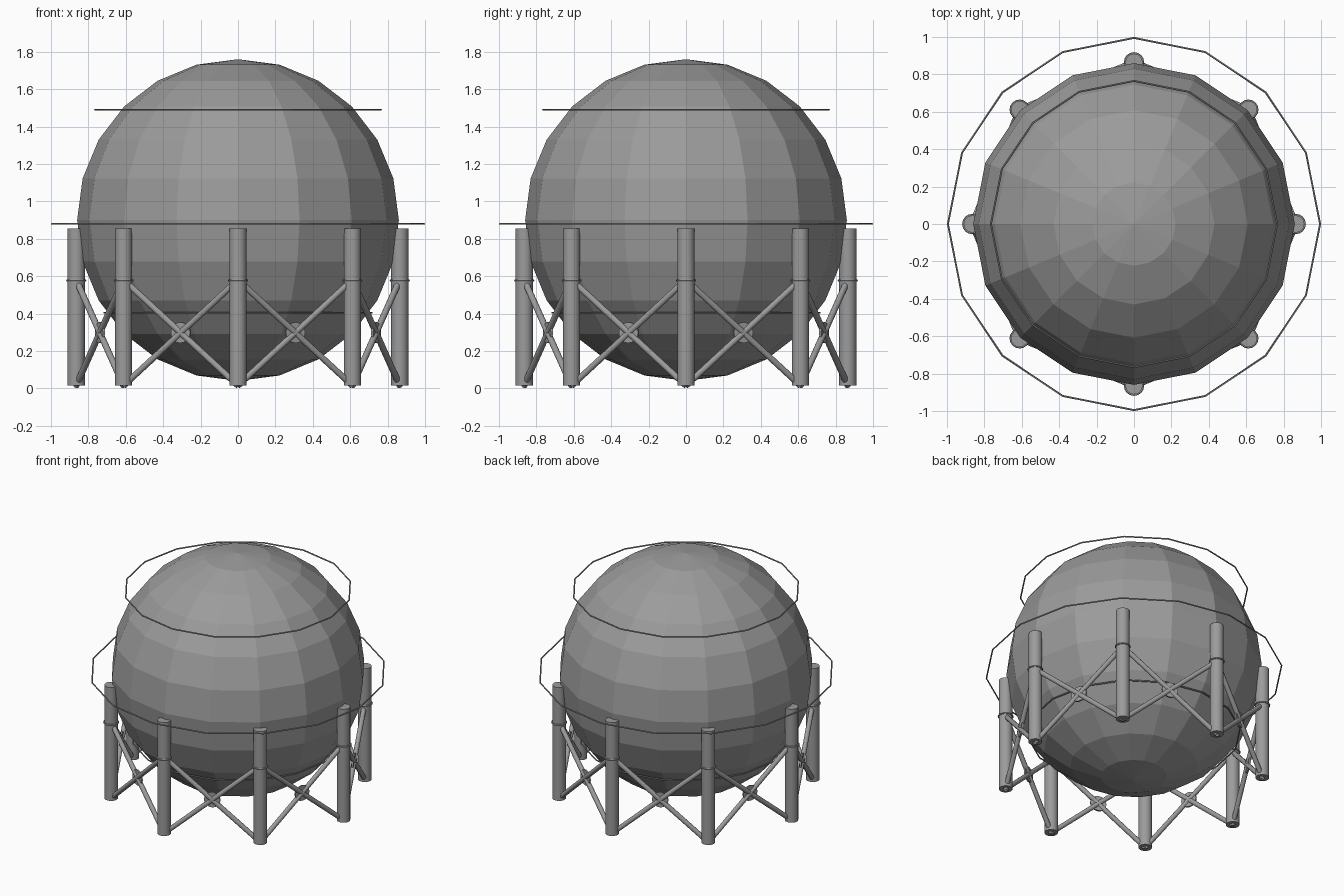
import bpy
import math
from mathutils import Vector

cube = bpy.data.objects.get("Cube")
if cube:
    bpy.data.objects.remove(cube, do_unlink=True)

steel = bpy.data.materials.new("grey steel")
steel.use_nodes = True
GREY = (0.33, 0.33, 0.33, 1)
steel.diffuse_color = GREY
steel.node_tree.nodes["Principled BSDF"].inputs["Base Color"].default_value = GREY

LEGS = 8
LEG_RADIUS = 0.865
TANK_Z = 0.9


def finish(name, smooth=False):
    obj = bpy.context.object
    obj.name = name
    obj.data.materials.append(steel)
    if smooth:
        bpy.ops.object.shade_smooth_by_angle(angle=math.radians(40))
    return obj


def rod(name, start, end, radius, sides=12):
    """Cylinder between two points."""
    start, end = Vector(start), Vector(end)
    axis = end - start
    bpy.ops.mesh.primitive_cylinder_add(
        vertices=sides, radius=radius, depth=axis.length,
        location=(start + end) / 2,
        rotation=axis.to_track_quat('Z', 'Y').to_euler())
    return finish(name, True)


def ring(name, radius, z, tube, segments=16, x=0, y=0):
    bpy.ops.mesh.primitive_torus_add(
        major_radius=radius - tube, minor_radius=tube, major_segments=segments,
        minor_segments=6, location=(x, y, z))
    return finish(name)


def around(index, z, radius=LEG_RADIUS):
    """Point on the leg circle; index counts legs."""
    angle = index * math.tau / LEGS
    return Vector((radius * math.cos(angle), radius * math.sin(angle), z))


# Faceted spherical tank
bpy.ops.mesh.primitive_uv_sphere_add(
    segments=16, ring_count=12, radius=0.86, location=(0, 0, TANK_Z))
finish("tank")

# Thin hoops around the tank
ring("middle_hoop", 1.0, 0.88, 0.005)
ring("upper_hoop", 0.77, 1.49, 0.005)
ring("lower_hoop", 0.72, 0.405, 0.005)

for i in range(LEGS):
    # Leg with a collar
    rod(f"leg_{i}", around(i, 0.015), around(i, 0.855), 0.046, 16)
    foot = around(i, 0)
    ring(f"leg_collar_{i}", 0.054, 0.578, 0.006, 16, foot.x, foot.y)

    # Crossed braces to the next leg
    rod(f"rising_brace_{i}", around(i, 0.015), around(i + 1, 0.58), 0.017)
    rod(f"falling_brace_{i}", around(i, 0.58), around(i + 1, 0.015), 0.017)

    # Round plate where the braces cross
    middle = LEG_RADIUS * math.cos(math.pi / LEGS)
    rod(f"brace_plate_{i}", around(i + 0.5, 0.298, middle - 0.006),
        around(i + 0.5, 0.298, middle + 0.006), 0.056, 16)
